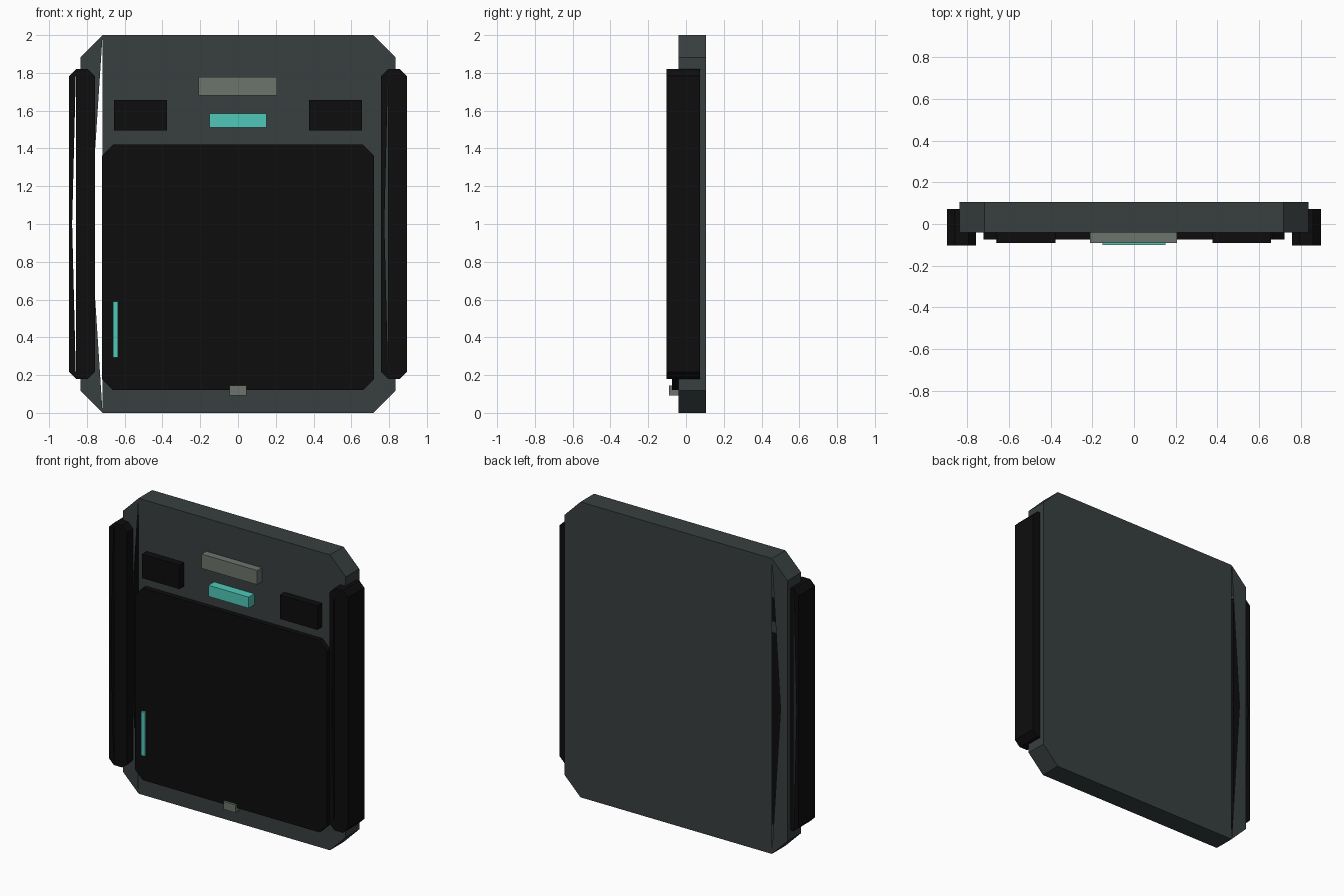
import bpy, bmesh

cube = bpy.data.objects.get("Cube")
if cube:
    bpy.data.objects.remove(cube, do_unlink=True)


def material(name, r, g, b):
    m = bpy.data.materials.new(name)
    m.use_nodes = True
    m.diffuse_color = (r, g, b, 1)
    node = next(n for n in m.node_tree.nodes if n.type == "BSDF_PRINCIPLED")
    node.inputs["Base Color"].default_value = (r, g, b, 1)
    node.inputs["Roughness"].default_value = 0.7
    return m


SLATE = material("slate_grey", 0.04, 0.05, 0.05)
BLACK = material("black", 0.004, 0.004, 0.004)
GREY = material("warm_grey", 0.15, 0.175, 0.15)
TEAL = material("teal", 0.08, 0.58, 0.48)


def plate(name, x, y, z, mat, cut=0, slit=0):
    """Upright slab with cut corners; slit opens a bowed gap through the -x side."""
    (x0, x1), (y0, y1), (z0, z1) = x, y, z
    if cut:
        outline = [(x0 + cut, z0), (x1 - cut, z0), (x1, z0 + cut), (x1, z1 - cut),
                   (x1 - cut, z1), (x0 + cut, z1), (x0, z1 - cut), (x0, z0 + cut)]
    else:
        outline = [(x0, z0), (x1, z0), (x1, z1), (x0, z1)]
    bm = bmesh.new()
    rings = [[bm.verts.new((px, py, pz)) for px, pz in outline] for py in (y0, y1)]
    front, back = rings
    n = len(outline)
    # rim
    for i in range(n):
        j = (i + 1) % n
        bm.faces.new((front[i], back[i], back[j], front[j]))
    # front and back caps
    for ring, py in ((front, y0), (back, y1)):
        if slit:
            bow = bm.verts.new((x0 + cut - slit, py, (z0 + z1) / 2))
            faces = [ring[:6], ring[5:] + [ring[0], bow]]
        else:
            faces = [ring]
        for f in faces:
            bm.faces.new(f if py == y0 else f[::-1])
    bmesh.ops.recalc_face_normals(bm, faces=bm.faces)
    mesh = bpy.data.meshes.new(name)
    bm.to_mesh(mesh)
    bm.free()
    mesh.materials.append(mat)
    ob = bpy.data.objects.new(name, mesh)
    bpy.context.collection.objects.link(ob)
    return ob


# Main slab and screen
plate("body", (-0.835, 0.835), (-0.04, 0.105), (0, 2), SLATE, 0.118, 0.065)
plate("screen", (-0.72, 0.72), (-0.075, -0.038), (0.12, 1.42), BLACK, 0.058)

# Side grips and upper pads
for side, x, px in (("right", (-0.895, -0.758), (-0.657, -0.376)),
                    ("left", (0.758, 0.895), (0.376, 0.657))):
    plate(side + "_grip", x, (-0.103, 0.073), (0.18, 1.82), BLACK, 0.037, 0.02)
    plate(side + "_pad", px, (-0.09, -0.038), (1.495, 1.657), BLACK)

# Small fittings
plate("top_bar", (-0.21, 0.207), (-0.09, -0.038), (1.68, 1.777), GREY)
plate("indicator_light", (-0.152, 0.15), (-0.1, -0.038), (1.51, 1.585), TEAL)
plate("screen_light", (-0.662, -0.635), (-0.09, -0.07), (0.293, 0.59), TEAL)
plate("bottom_tab", (-0.046, 0.044), (-0.09, -0.038), (0.093, 0.146), GREY)
